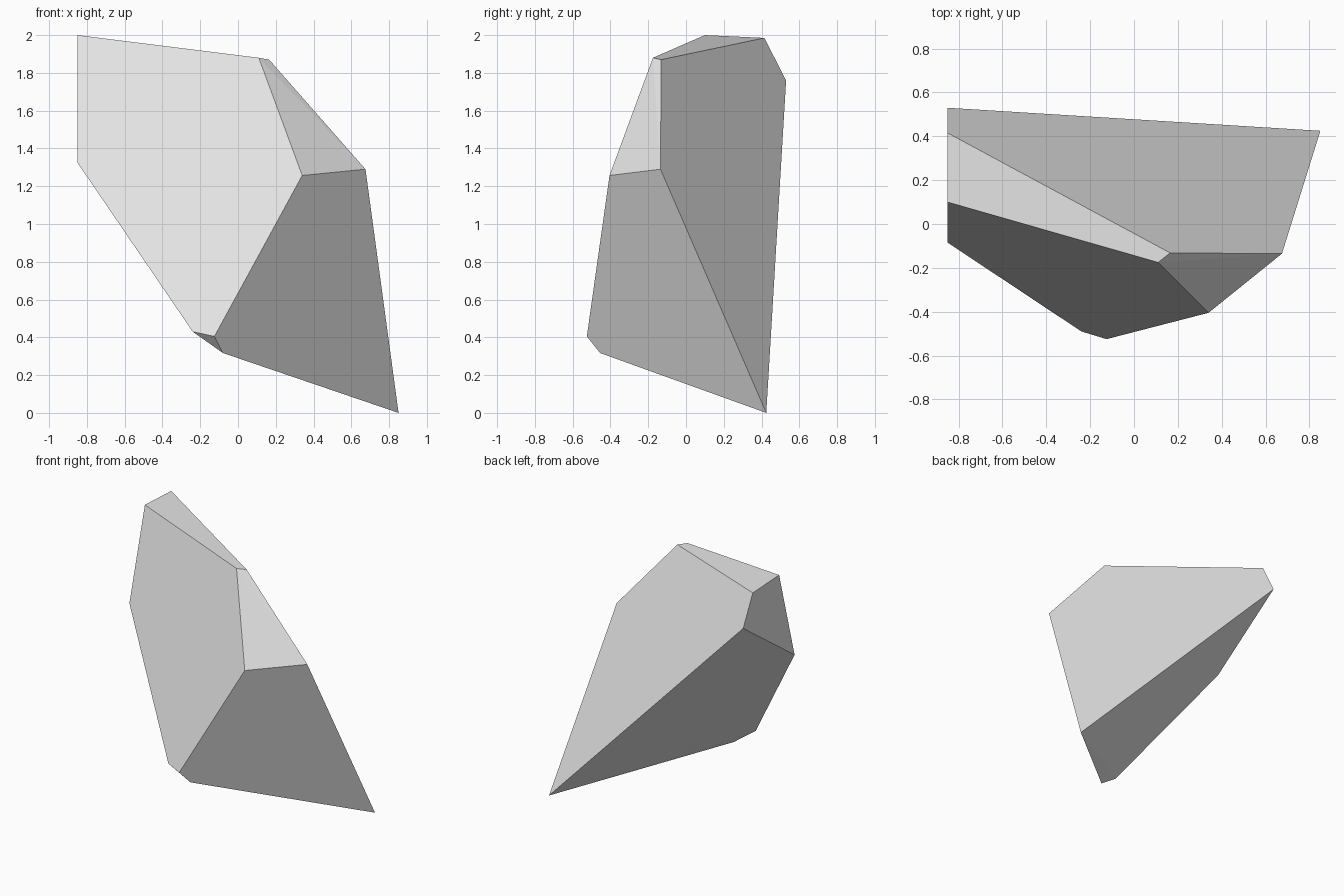
import bpy
import bmesh
import math

cube = bpy.data.objects.get("Cube")
if cube:
    bpy.data.objects.remove(cube, do_unlink=True)

# Plain stone grey
stone = bpy.data.materials.new("stone_grey")
stone.use_nodes = True
grey = (0.8, 0.8, 0.8, 1)
stone.diffuse_color = grey
stone.node_tree.nodes["Principled BSDF"].inputs["Base Color"].default_value = grey

# Corners of the faceted rock, grouped by region
flat_end = [(-0.85, 0.10, 2.0), (-0.85, 0.415, 1.985),
            (-0.85, 0.53, 1.76), (-0.85, -0.085, 1.325)]
upper_ridge = [(0.11, -0.175, 1.88), (0.165, -0.132, 1.87)]
shoulder = [(0.34, -0.405, 1.257), (0.675, -0.135, 1.29)]
lower_front = [(-0.24, -0.49, 0.43), (-0.125, -0.525, 0.405),
               (-0.08, -0.455, 0.317)]
foot = [(0.85, 0.425, 0)]

# Wrap the corners in a convex skin and merge coplanar triangles into facets
bm = bmesh.new()
for corner in flat_end + upper_ridge + shoulder + lower_front + foot:
    bm.verts.new(corner)
bmesh.ops.convex_hull(bm, input=bm.verts[:])
bmesh.ops.dissolve_limit(bm, angle_limit=math.radians(4),
                         verts=bm.verts[:], edges=bm.edges[:])
bmesh.ops.recalc_face_normals(bm, faces=bm.faces[:])

mesh = bpy.data.meshes.new("rock")
bm.to_mesh(mesh)
bm.free()
mesh.materials.append(stone)
rock = bpy.data.objects.new("rock", mesh)
bpy.context.collection.objects.link(rock)
